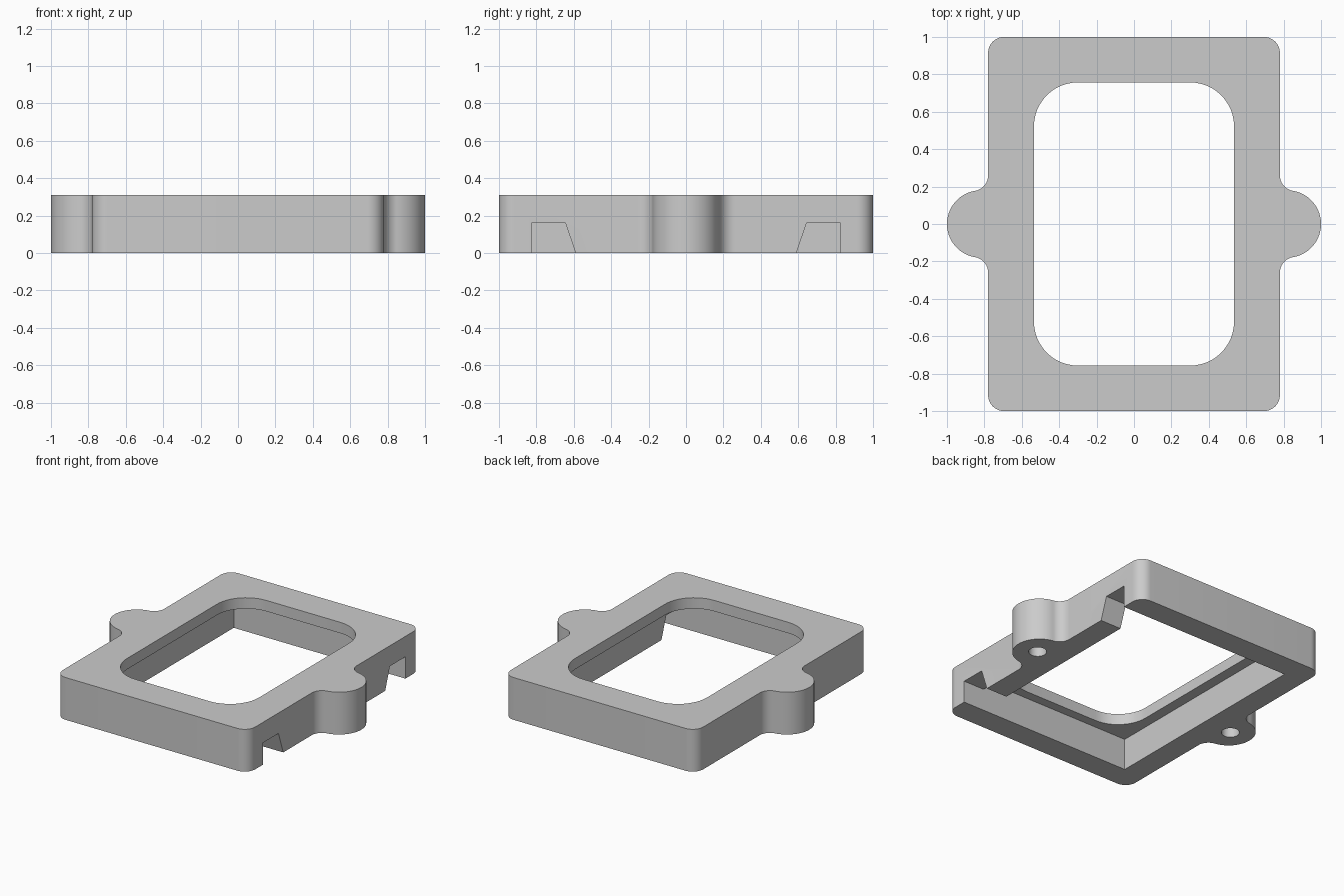
import bpy, bmesh, math
from mathutils import Vector

cube = bpy.data.objects.get("Cube")
if cube:
    bpy.data.objects.remove(cube, do_unlink=True)

HEIGHT = 0.31
HALF_X, HALF_Y = 0.78, 1.0
POCKET_X, POCKET_Y, POCKET_Z = 0.612, 0.825, 0.23

grey = bpy.data.materials.new("plain grey")
grey.use_nodes = True
grey.diffuse_color = (0.6, 0.6, 0.6, 1)
grey.node_tree.nodes["Principled BSDF"].inputs["Base Color"].default_value = (0.6, 0.6, 0.6, 1)


def arc(cx, cy, r, start, end, n=12):
    """Points on an arc, angles in radians."""
    angles = [start + (end - start) * i / n for i in range(n + 1)]
    return [(cx + r * math.cos(a), cy + r * math.sin(a)) for a in angles]


def rounded_rect(hx, hy, r):
    pts = []
    for i, (sx, sy) in enumerate([(1, 1), (-1, 1), (-1, -1), (1, -1)]):
        pts += arc(sx * (hx - r), sy * (hy - r), r, i * math.pi / 2, (i + 1) * math.pi / 2)
    return pts


def prism(name, pts, base, direction):
    """Extrude a profile; base maps a 2D point to 3D."""
    bm = bmesh.new()
    face = bm.faces.new([bm.verts.new(base(*p)) for p in pts])
    ext = bmesh.ops.extrude_face_region(bm, geom=[face])
    moved = [v for v in ext["geom"] if isinstance(v, bmesh.types.BMVert)]
    bmesh.ops.translate(bm, verts=moved, vec=Vector(direction))
    bmesh.ops.recalc_face_normals(bm, faces=bm.faces)
    mesh = bpy.data.meshes.new(name)
    bm.to_mesh(mesh)
    bm.free()
    mesh.materials.append(grey)
    obj = bpy.data.objects.new(name, mesh)
    bpy.context.collection.objects.link(obj)
    return obj


def upright(name, pts, z0, z1):
    return prism(name, pts, lambda x, y: (x, y, z0), (0, 0, z1 - z0))


# Outline: rounded corner, fillet and lug end for one quarter, then mirrored
LUG_X, LUG_R, FILLET, FILLET_Y = 0.82, 0.18, 0.084, 0.26
fx = HALF_X + FILLET
tangent = math.atan2(FILLET_Y, fx - LUG_X)
quarter = arc(LUG_X, 0, LUG_R, 0, tangent, 20)
quarter += arc(fx, FILLET_Y, FILLET, tangent + math.pi, math.pi)[1:]
quarter += arc(HALF_X - 0.085, HALF_Y - 0.085, 0.085, 0, math.pi / 2)
half = quarter + [(-x, y) for x, y in reversed(quarter)]
outline = half + [(x, -y) for x, y in reversed(half[1:-1])]
frame = upright("frame", outline, 0, HEIGHT)

# Window opening and the square pocket underneath
cutters = [
    upright("opening_cutter", rounded_rect(0.535, 0.757, 0.235), -0.1, HEIGHT + 0.1),
    upright("pocket_cutter",
            [(sx * POCKET_X, sy * POCKET_Y) for sx, sy in [(1, 1), (-1, 1), (-1, -1), (1, -1)]],
            -0.1, POCKET_Z),
]
for s in (1, -1):
    # Blind screw hole under each lug
    cutters.append(upright("hole_cutter", arc(s * 0.835, 0, 0.06, 0, 2 * math.pi, 32)[:-1], -0.1, 0.22))
    # Slanted notches through the left wall
    notch = [(0.555, -0.1), (0.59, 0), (0.645, 0.16), (POCKET_Y, 0.16), (POCKET_Y, -0.1)]
    cutters.append(prism("notch_cutter", [(s * y, z) for y, z in notch],
                         lambda y, z: (0.57, y, z), (0.4, 0, 0)))

for c in cutters:
    c.hide_render = True
    mod = frame.modifiers.new(c.name, "BOOLEAN")
    mod.operation = "DIFFERENCE"
    mod.solver = "EXACT"
    mod.object = c

# Bake the cuts and drop the helpers
bpy.context.view_layer.update()
baked = bpy.data.meshes.new_from_object(frame.evaluated_get(bpy.context.evaluated_depsgraph_get()))
frame.modifiers.clear()
frame.data = baked
for c in cutters:
    bpy.data.objects.remove(c, do_unlink=True)

bpy.ops.object.select_all(action="DESELECT")
frame.select_set(True)
bpy.context.view_layer.objects.active = frame
bpy.ops.object.shade_smooth_by_angle(angle=math.radians(20))
